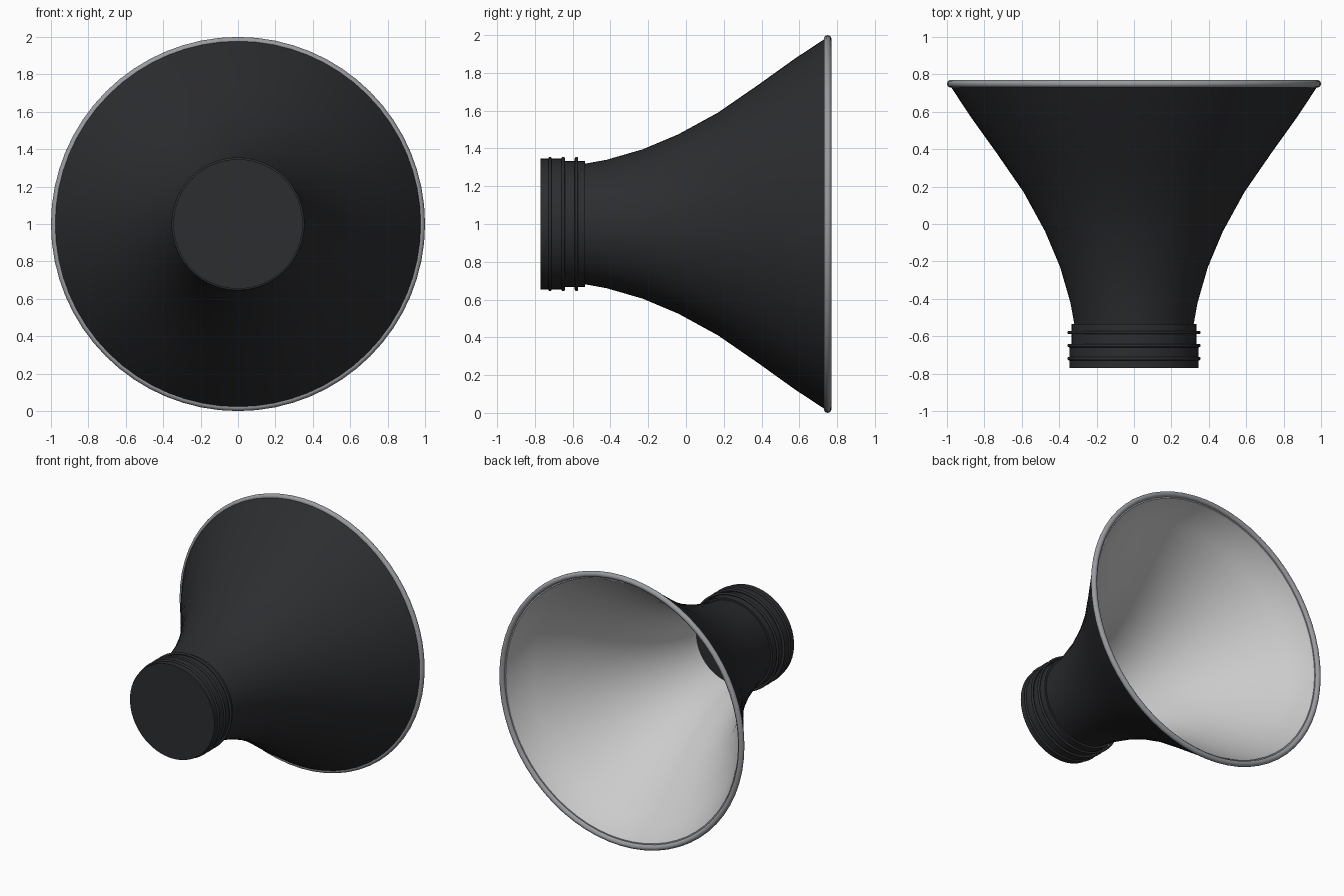
import bpy, bmesh, math

if "Cube" in bpy.data.objects:
    bpy.data.objects.remove(bpy.data.objects["Cube"])

SEG = 64
CZ = 1.0  # height of the horn axis


def material(name, color):
    m = bpy.data.materials.new(name)
    m.diffuse_color = (*color, 1)
    m.use_nodes = True
    m.node_tree.nodes["Principled BSDF"].inputs["Base Color"].default_value = m.diffuse_color
    return m


black = material("black", (0.025, 0.026, 0.029))
silver = material("silver", (0.80, 0.81, 0.82))
grey = material("grey", (0.32, 0.33, 0.35))


def lathe(name, profile, mat, closed=False, angle=30):
    """Revolve (radius, y) points around the horizontal y axis."""
    bm = bmesh.new()
    rings = []
    for r, y in profile:
        rings.append([bm.verts.new((r * math.cos(2 * math.pi * i / SEG), y,
                                    CZ + r * math.sin(2 * math.pi * i / SEG)))
                      for i in range(SEG)])
    pairs = list(zip(rings, rings[1:]))
    if closed:
        pairs.append((rings[-1], rings[0]))
    for a, b in pairs:
        for i in range(SEG):
            j = (i + 1) % SEG
            bm.faces.new((a[i], b[i], b[j], a[j]))
    bmesh.ops.remove_doubles(bm, verts=bm.verts, dist=1e-5)
    me = bpy.data.meshes.new(name)
    bm.to_mesh(me)
    bm.free()
    me.materials.append(mat)
    ob = bpy.data.objects.new(name, me)
    bpy.context.collection.objects.link(ob)
    bpy.context.view_layer.objects.active = ob
    ob.select_set(True)
    bpy.ops.object.shade_smooth_by_angle(angle=math.radians(angle))
    ob.select_set(False)
    return ob


def ring(name, radius, y, minor, mat, sides=12):
    """Round bead around the axis."""
    pts = [(radius + minor * math.cos(2 * math.pi * k / sides),
            y - minor * math.sin(2 * math.pi * k / sides)) for k in range(sides)]
    return lathe(name, pts[::-1], mat, closed=True, angle=60)


# Flared horn: dark outer skin and bright inner reflector
flare = [(0.318, -0.54), (0.34, -0.42), (0.395, -0.23), (0.475, -0.04),
         (0.59, 0.17), (0.735, 0.38), (0.878, 0.58), (0.98, 0.735)]
lathe("horn_shell", flare, black)
inner = [(r - 0.03, y) for r, y in flare]
lathe("reflector", [(0.98, 0.745), (0.952, 0.75)] + inner[::-1], silver)

# Rolled rim at the mouth
ring("mouth_rim", 0.98, 0.75, 0.02, grey, 16)

# Solid stepped mounting collar
lathe("mount_collar", [(0, -0.77), (0.346, -0.77), (0.346, -0.65),
                       (0.333, -0.65), (0.333, -0.535), (0, -0.535)], black)

# Beads around the collar
for n, y in enumerate((-0.72, -0.65, -0.58)):
    ring(f"collar_bead_{n + 1}", 0.347, y, 0.009, black)
